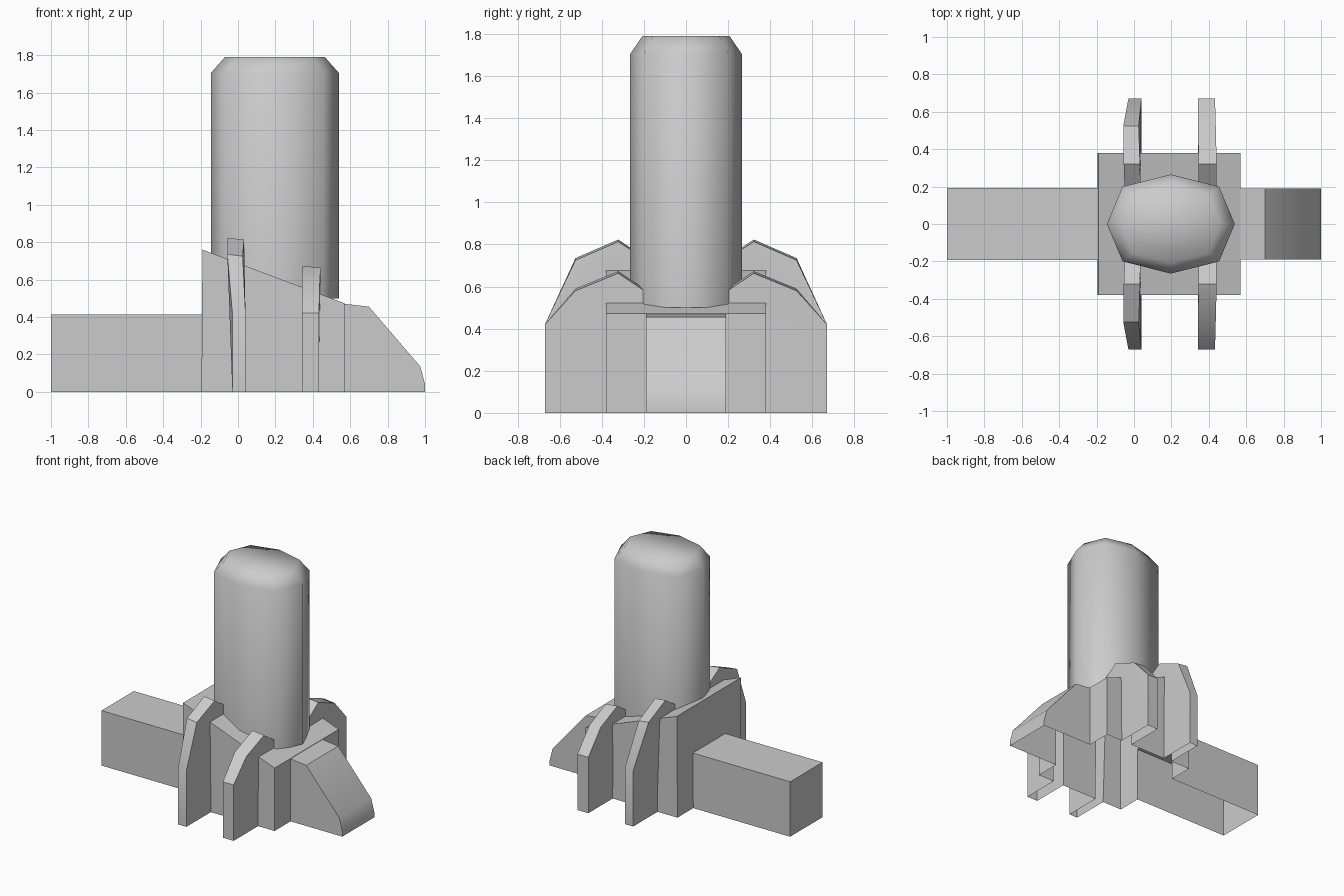
import bpy, bmesh, math

if "Cube" in bpy.data.objects:
    bpy.data.objects.remove(bpy.data.objects["Cube"])


def make_object(name, bm):
    bmesh.ops.recalc_face_normals(bm, faces=bm.faces)
    mesh = bpy.data.meshes.new(name)
    bm.to_mesh(mesh)
    bm.free()
    ob = bpy.data.objects.new(name, mesh)
    bpy.context.collection.objects.link(ob)
    return ob


def loft(name, rings, triangulate=False):
    """Closed solid through rings of equal point count."""
    bm = bmesh.new()
    vs = [[bm.verts.new(p) for p in r] for r in rings]
    n = len(vs[0])
    for a, b in zip(vs, vs[1:]):
        for i in range(n):
            bm.faces.new((a[i], a[(i + 1) % n], b[(i + 1) % n], b[i]))
    bm.faces.new(vs[0][::-1])
    bm.faces.new(vs[-1])
    if triangulate:
        bmesh.ops.triangulate(bm, faces=bm.faces)
    return make_object(name, bm)


def slab(name, profile, half):
    """Side profile (x, z) extruded symmetrically along y."""
    return loft(name, [[(x, y, z) for x, z in profile] for y in (-half, half)])


def fin(name, points, side):
    """Leaning fin: points are (y, z, x_left, x_right)."""
    left = [(l, side * y, z) for y, z, l, r in points]
    right = [(r, side * y, z - (0.01 if z > 0.5 else 0)) for y, z, l, r in points]
    return loft(name, [left, right], True)


def smooth(ob, degrees):
    bpy.ops.object.select_all(action='DESELECT')
    ob.select_set(True)
    bpy.context.view_layer.objects.active = ob
    bpy.ops.object.shade_smooth_by_angle(angle=math.radians(degrees))


# central sloped block, rear bar and front nose
base = slab("base", [(-0.195, 0), (0.57, 0), (0.57, 0.473), (-0.19, 0.76)], 0.38)
parts = [
    slab("rear_bar", [(-1, 0), (-0.1, 0), (-0.1, 0.413), (-1, 0.413)], 0.192),
    slab("nose", [(0.45, 0), (1, 0), (1, 0.04), (0.975, 0.135),
                  (0.70, 0.455), (0.57, 0.47), (0.45, 0.47)], 0.19),
]

# two pairs of side fins
rear = [(0.19, 0, -0.03, 0.04), (0.67, 0, -0.03, 0.04), (0.67, 0.42, -0.03, 0.04),
        (0.525, 0.735, -0.057, 0.025), (0.322, 0.823, -0.055, 0.032), (0.19, 0.737, -0.05, 0.035)]
front = [(0.19, 0, 0.343, 0.433), (0.67, 0, 0.343, 0.433), (0.67, 0.42, 0.343, 0.433),
         (0.525, 0.59, 0.342, 0.437), (0.322, 0.673, 0.345, 0.442), (0.19, 0.585, 0.345, 0.442)]
for side in (-1, 1):
    parts += [fin("rear_fin", rear, side), fin("front_fin", front, side)]

# weld everything into one hollow shell
for p in parts:
    bpy.context.view_layer.objects.active = base
    m = base.modifiers.new("weld", 'BOOLEAN')
    m.operation, m.solver, m.object = 'UNION', 'EXACT', p
    bpy.ops.object.modifier_apply(modifier=m.name)
    bpy.data.objects.remove(p, do_unlink=True)

# open underside
bm = bmesh.new()
bm.from_mesh(base.data)
under = [f for f in bm.faces if all(v.co.z < 0.002 for v in f.verts)]
bmesh.ops.delete(bm, geom=under, context='FACES')
bm.to_mesh(base.data)
bm.free()
smooth(base, 30)

# eight-sided oval column with chamfered top
oval = [(0.342, 0), (0.258, 0.2), (0, 0.265), (-0.258, 0.2),
        (-0.342, 0), (-0.258, -0.2), (0, -0.265), (0.258, -0.2)]
column = loft("column", [[(0.197 + x * s, y * s, z) for x, y in oval]
                         for s, z in ((1, 0.5), (1, 1.705), (0.78, 1.79))])
smooth(column, 65)
